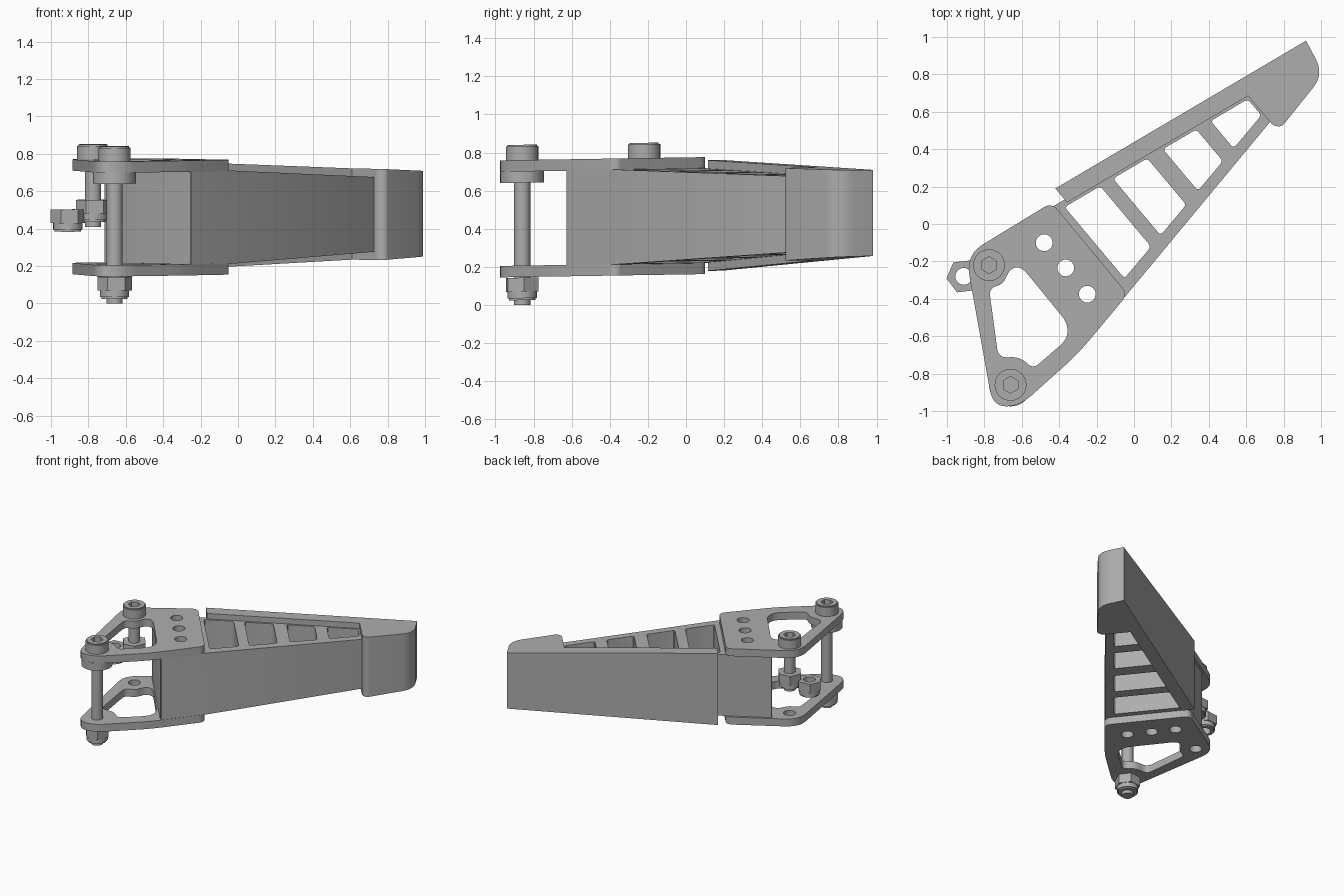
import bpy, bmesh, math
from mathutils import Vector

cube = bpy.data.objects.get("Cube")
if cube:
    bpy.data.objects.remove(cube, do_unlink=True)

metal = bpy.data.materials.new("plain_grey")
metal.use_nodes = True
GREY = (0.42, 0.42, 0.42, 1)
metal.diffuse_color = GREY
metal.node_tree.nodes["Principled BSDF"].inputs["Base Color"].default_value = GREY

MID = 0.4675      # height of the middle plane
LEAN = 0.016      # slight rise towards the back
AX = Vector((math.cos(math.radians(40)), math.sin(math.radians(40))))
SIDE = Vector((-AX.y, AX.x))


def arm(u, v):
    """Point from distance along the arm and distance to its side."""
    return tuple(AX * u + SIDE * v)


def fillet(corners, steps=6):
    """Round each (point, cut length) corner of a closed outline."""
    out = []
    n = len(corners)
    for i, (p, cut) in enumerate(corners):
        p = Vector(p)
        if not cut:
            out.append(p)
            continue
        a, b = Vector(corners[i - 1][0]), Vector(corners[(i + 1) % n][0])
        a = p + (a - p).normalized() * min(cut, (a - p).length * 0.49)
        b = p + (b - p).normalized() * min(cut, (b - p).length * 0.49)
        for k in range(steps + 1):
            t = k / steps
            out.append(a * (1 - t) ** 2 + p * 2 * t * (1 - t) + b * t * t)
    return out


def ring(c, r, n=32, turn=0.0):
    return [Vector((c[0] + r * math.cos(turn + math.tau * k / n),
                    c[1] + r * math.sin(turn + math.tau * k / n))) for k in range(n)]


def slab(name, outline, holes=(), z=(0, 1), taper=None):
    """Extrude an outline with holes; taper=(half height, loss along arm)."""
    cu = bpy.data.curves.new(name, 'CURVE')
    cu.dimensions = '2D'
    cu.fill_mode = 'BOTH'
    cu.extrude = 1
    for loop in (outline, *holes):
        sp = cu.splines.new('POLY')
        sp.points.add(len(loop) - 1)
        for pt, p in zip(sp.points, loop):
            pt.co = (p[0], p[1], 0, 1)
        sp.use_cyclic_u = True
    tmp = bpy.data.objects.new(name + "_curve", cu)
    bpy.context.collection.objects.link(tmp)
    bpy.context.view_layer.update()
    dg = bpy.context.evaluated_depsgraph_get()
    mesh = bpy.data.meshes.new_from_object(tmp.evaluated_get(dg))
    bpy.data.objects.remove(tmp, do_unlink=True)
    bm = bmesh.new()
    bm.from_mesh(mesh)
    bmesh.ops.remove_doubles(bm, verts=bm.verts, dist=0.0005)
    for v in bm.verts:
        if taper:
            half = taper[0] - taper[1] * v.co.xy.dot(AX)
            h = MID + math.copysign(half, v.co.z)
        else:
            h = z[1] if v.co.z > 0 else z[0]
        v.co.z = h + LEAN * v.co.y
    bmesh.ops.recalc_face_normals(bm, faces=bm.faces)
    bm.to_mesh(mesh)
    bm.free()
    mesh.materials.clear()
    mesh.materials.append(metal)
    ob = bpy.data.objects.new(name, mesh)
    bpy.context.collection.objects.link(ob)
    bpy.ops.object.select_all(action='DESELECT')
    bpy.context.view_layer.objects.active = ob
    ob.select_set(True)
    bpy.ops.object.shade_smooth_by_angle(angle=math.radians(30))
    return ob


BOLT_A, BOLT_B, SPARE = (-0.775, -0.22), (-0.66, -0.86), (-0.91, -0.28)
drill = [ring(c, 0.045, 24) for c in ((-0.48, -0.10), (-0.365, -0.235), (-0.25, -0.375))]

# Mounting plates
plate = fillet([((-0.44, 0.115), 0.05), ((-0.05, -0.355), 0.015), ((-0.05, -0.395), 0.015),
                ((-0.3, -0.695), 0.1), ((-0.613, -0.975), 0.09), ((-0.755, -0.975), 0.09),
                ((-0.9, -0.165), 0.11)])
window = fillet([((-0.775, -0.345), 0.04), ((-0.725, -0.715), 0.05), ((-0.61, -0.71), 0.05),
                 ((-0.54, -0.775), 0.04), ((-0.355, -0.615), 0.06), ((-0.355, -0.53), 0.05),
                 ((-0.6, -0.23), 0.05), ((-0.66, -0.235), 0.04), ((-0.7, -0.32), 0.03)])
slab("upper_plate", plate, [window, *drill], z=(MID + 0.247, MID + 0.307))
slab("lower_plate", plate, [window, *drill, ring(BOLT_A, 0.045)], z=(MID - 0.307, MID - 0.247))
slab("bolt_boss", ring(BOLT_B, 0.115, 40), [ring(BOLT_B, 0.045)], z=(0.655, MID + 0.25))

# Ladder arm with angled windows
def edge_line(u, base, slope):
    return arm(u, base + slope * u)

LOW, HIGH = (-0.215, 0.182), (0.305, -0.167)
body = [edge_line(-0.6, *LOW), edge_line(0.96, *LOW), edge_line(0.96, *HIGH), edge_line(-0.6, *HIGH)]
cells = []
for u0, u1 in ((-0.226, -0.008), (0.07, 0.28), (0.376, 0.58), (0.668, 0.895)):
    quad = [(u, line) for u, line in ((u0, "low"), (u1, "low"), (u1, "high"), (u0, "high"))]
    cells.append(fillet([(edge_line(u, -0.15, 0.176) if s == "low" else edge_line(u, 0.27, -0.167), 0.02)
                         for u, s in quad], 3))
slab("ladder_arm", fillet([(p, 0.015) for p in body], 3), cells + drill, taper=(0.238, 0.042))

# Cover strip along one edge, widening into the tip
cover = fillet([(edge_line(-0.2, 0.3825, -0.167), 0), (edge_line(-0.2, 0.285, -0.167), 0),
                ((0.61, 0.685), 0), ((0.745, 0.525), 0.02), ((0.79, 0.52), 0.02),
                ((1.015, 0.8), 0.09), ((0.92, 0.98), 0)])
slab("tip_cover", cover, taper=(0.282, 0.042))


# Socket head bolts and lock nuts
def nut(name, c, base, hole):
    inner = [ring(c, 0.045, 24)] if hole else []
    slab(name + "_hex", ring(c, 0.093, 6, 0.12), inner, z=(base + 0.045, base + 0.118))
    slab(name + "_collar", ring(c, 0.078), inner, z=(base + 0.01, base + 0.045))
    slab(name + "_collar_rim", ring(c, 0.07), inner, z=(base, base + 0.01))


def bolt(name, c, tip, head):
    socket = [ring(c, 0.045, 6, math.pi / 6)]
    slab(name + "_shaft", ring(c, 0.043, 24), z=(tip, head + 0.01))
    slab(name + "_head_base", ring(c, 0.085), z=(head, head + 0.03))
    slab(name + "_head", ring(c, 0.085), socket, z=(head + 0.03, head + 0.072))
    slab(name + "_head_rim", ring(c, 0.077), socket, z=(head + 0.072, head + 0.08))


bolt("short_bolt", BOLT_A, 0.413, MID + 0.307)
nut("short_bolt_nut", BOLT_A, 0.44, False)
bolt("long_bolt", BOLT_B, 0.014, MID + 0.307)
nut("long_bolt_nut", BOLT_B, 0.039, False)
nut("spare_nut", SPARE, 0.389, True)
